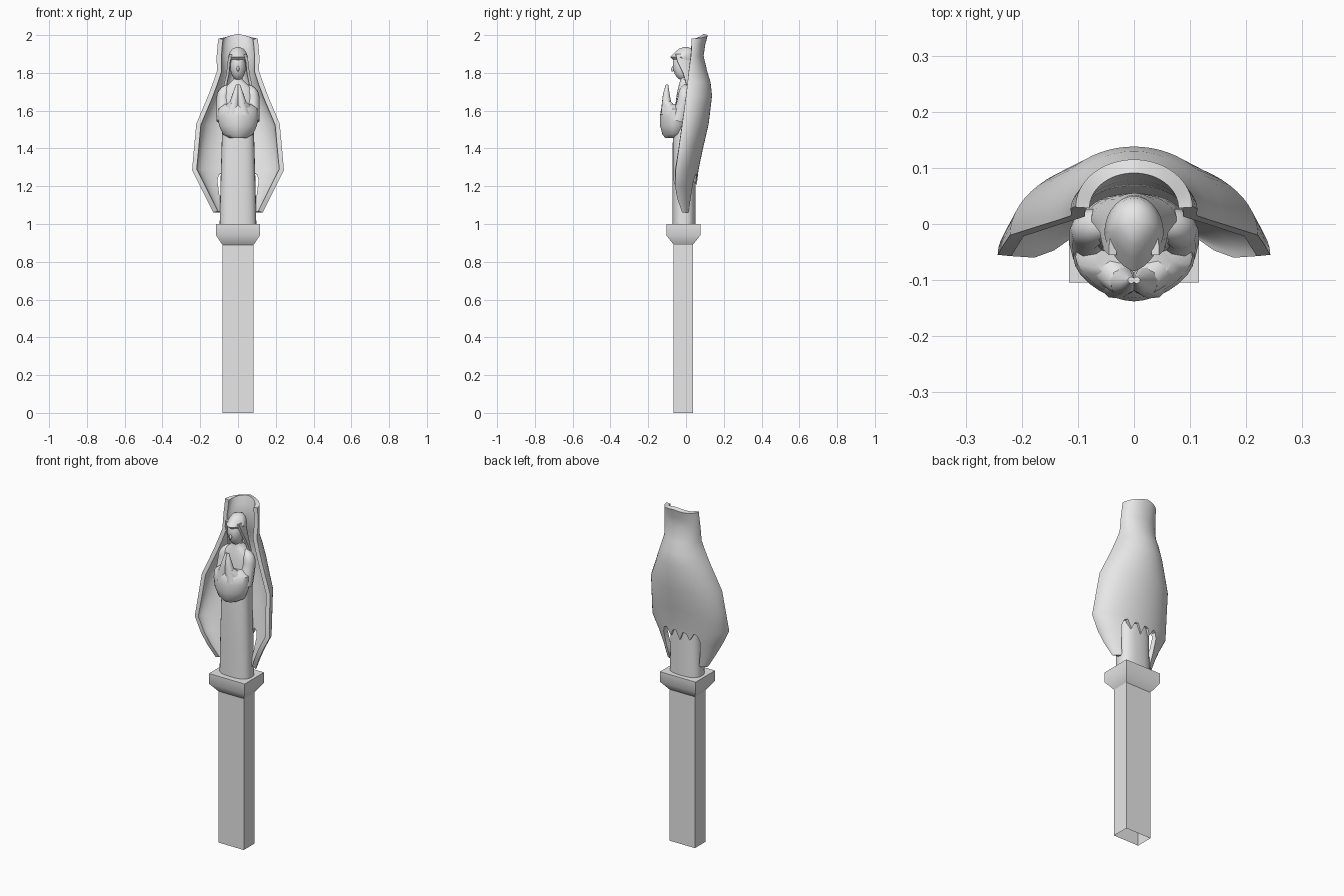
import bpy, bmesh, math
from mathutils import Matrix

cube = bpy.data.objects.get("Cube")
if cube:
    bpy.data.objects.remove(cube, do_unlink=True)

stone = bpy.data.materials.new("grey stone")
stone.use_nodes = True
stone.diffuse_color = (0.8, 0.8, 0.8, 1)
stone.node_tree.nodes["Principled BSDF"].inputs["Base Color"].default_value = (0.8, 0.8, 0.8, 1)
parts = []


def add_object(name, data):
    data.materials.append(stone)
    ob = bpy.data.objects.new(name, data)
    bpy.context.collection.objects.link(ob)
    parts.append(ob)
    return ob


def finish(name, bm, recalc=True):
    bmesh.ops.remove_doubles(bm, verts=bm.verts, dist=0.0005)
    if recalc:
        bmesh.ops.recalc_face_normals(bm, faces=bm.faces)
    me = bpy.data.meshes.new(name)
    bm.to_mesh(me)
    bm.free()
    return add_object(name, me)


def rect(z, w, y0, y1):
    return [(-w, y0, z), (w, y0, z), (w, y1, z), (-w, y1, z)]


def oval(z, w, y0, y1, front=2, back=2, n=28):
    """Closed superellipse ring; a low front power gives a pointed front."""
    mid, half = (y0 + y1) / 2, (y1 - y0) / 2
    ring = []
    for i in range(n):
        a = math.tau * i / n
        c, s = math.cos(a), math.sin(a)
        p = 2 / (front if s < 0 else back)
        ring.append((math.copysign(abs(c) ** p, c) * w,
                     mid + math.copysign(abs(s) ** p, s) * half, z))
    return ring


def loft(name, rings, bottom=True, top=True):
    bm = bmesh.new()
    rows = [[bm.verts.new(p) for p in ring] for ring in rings]
    n = len(rows[0])
    for lo, hi in zip(rows, rows[1:]):
        for i in range(n):
            k = (i + 1) % n
            bm.faces.new((lo[i], lo[k], hi[k], hi[i]))
    if bottom:
        bm.faces.new(rows[0][::-1])
    if top:
        bm.faces.new(rows[-1])
    return finish(name, bm)


def profile_at(profile, z):
    for a, b in zip(profile, profile[1:]):
        if z >= b[0]:
            t = (a[0] - z) / (a[0] - b[0])
            return [p + (q - p) * t for p, q in zip(a[1:], b[1:])]
    return profile[-1][1:]


def shell(name, profile, hem, thickness, rise=0.0, n=32):
    """Open-fronted cloth; profile rows are height, half width, front y, back y."""
    bm = bmesh.new()
    grid = []
    for row, sec in enumerate(profile):
        line = []
        for j in range(n + 1):
            a = math.pi * j / n
            c, s = math.cos(a), math.sin(a)
            z = max(sec[0], hem(c))
            w, y0, y1 = profile_at(profile, z)
            if row == 0:
                z -= rise * abs(c)
            line.append(bm.verts.new((w * c, y0 + (y1 - y0) * s, z)))
        grid.append(line)
    for up, lo in zip(grid, grid[1:]):
        for j in range(n):
            bm.faces.new((up[j], lo[j], lo[j + 1], up[j + 1]))
    ob = finish(name, bm, recalc=False)
    mod = ob.modifiers.new("cloth thickness", 'SOLIDIFY')
    mod.thickness = thickness
    mod.offset = -1
    return ob


def limb(name, points):
    """Tapered tube; each point is x, y, z, radius."""
    cu = bpy.data.curves.new(name, 'CURVE')
    cu.dimensions = '3D'
    cu.bevel_depth = 1
    cu.bevel_resolution = 3
    cu.resolution_u = 6
    cu.use_fill_caps = True
    sp = cu.splines.new('NURBS')
    sp.points.add(len(points) - 1)
    for pt, (x, y, z, r) in zip(sp.points, points):
        pt.co = (x, y, z, 1)
        pt.radius = r
    sp.use_endpoint_u = True
    sp.order_u = 3
    add_object(name, cu)


def ellipsoid(name, centre, radii, tilt=0):
    bm = bmesh.new()
    m = (Matrix.Translation(centre) @ Matrix.Rotation(tilt, 4, 'X')
         @ Matrix.Diagonal((*radii, 1)))
    bmesh.ops.create_uvsphere(bm, u_segments=20, v_segments=14, radius=1, matrix=m)
    return finish(name, bm)


# Pillar, open underneath, and its flared cap
loft("pillar", [rect(0, .083, -.065, .036), rect(.89, .083, -.065, .036)], False, False)
loft("pillar_cap", [rect(.89, .083, -.065, .036), rect(.94, .116, -.104, .076),
                    rect(1.0, .116, -.104, .076)], False)

# Gown, shoulders and neck
gown = [(1.0, .097, -.072, .05), (1.2, .093, -.071, .05), (1.47, .085, -.07, .05),
        (1.6, .082, -.06, .05), (1.68, .085, -.05, .05), (1.72, .075, -.042, .045),
        (1.745, .045, -.035, .035), (1.765, .025, -.03, .025), (1.81, .023, -.03, .025)]
loft("gown", [oval(*s, 2.6, 2.6) for s in gown])

# Gathered sleeves
sleeves = [(1.455, .045, -.11, -.03), (1.475, .08, -.125, 0), (1.52, .1, -.137, .01),
           (1.57, .108, -.138, .015), (1.61, .104, -.132, .015), (1.635, .07, -.115, .0)]
loft("gathered_sleeves", [oval(*s, 1.7, 2) for s in sleeves])

# Arms and praying hands
for side, sx in (("left", 1), ("right", -1)):
    limb(side + "_arm", [(sx * .045, 0, 1.715, .025), (sx * .077, -.005, 1.705, .035),
                         (sx * .08, -.015, 1.63, .036), (sx * .07, -.04, 1.55, .045)])
    limb(side + "_forearm", [(sx * .075, -.045, 1.57, .035), (sx * .045, -.08, 1.6, .035),
                             (sx * .02, -.105, 1.64, .024)])
    limb(side + "_hand", [(sx * .03, -.098, 1.58, .036), (sx * .017, -.104, 1.65, .024),
                          (sx * .009, -.104, 1.7, .016), (sx * .005, -.1, 1.738, .006)])

# Face and nose
ellipsoid("face", (0, -.024, 1.832), (.041, .045, .072), .15)
ellipsoid("nose", (0, -.069, 1.822), (.007, .009, .016), -.3)

# Hood with a pointed brow, and its drape to the shoulders
crown = [(1.862, .044, -.06, .05), (1.884, .053, -.084, .05), (1.908, .044, -.06, .046),
         (1.927, .03, -.038, .034), (1.936, .01, -.014, .012)]
loft("hood_crown", [oval(*s, 1.5, 2) for s in crown])
shell("hood_drape", [(1.9, .045, -.055, .045), (1.86, .055, -.045, .052),
                     (1.8, .061, -.015, .055), (1.73, .076, .005, .055),
                     (1.64, .085, .015, .055)], lambda c: 1.64, .014)


# Great cape with long side tips and a scalloped back hem
def cape_hem(c):
    c = abs(c)
    if c > .72:
        return 1.06
    if c > .55:
        return 1.06 + .17 * (.72 - c) / .17
    return 1.21 + .06 * abs(math.sin(math.pi * c / .275))


shell("cape", [(2.0, .104, .03, .115), (1.95, .108, .03, .102), (1.89, .113, .026, .093),
               (1.81, .112, .015, .112), (1.75, .132, .008, .13), (1.68, .158, 0, .138),
               (1.53, .221, -.02, .12), (1.4, .233, -.038, .09), (1.285, .243, -.055, .066),
               (1.2, .2, -.058, .056), (1.13, .165, -.045, .045),
               (1.06, .13, -.02, .03)], cape_hem, .025, rise=.018)

# Bake curves and modifiers, then shade smoothly with sharp corners kept
bpy.ops.object.select_all(action='DESELECT')
for ob in parts:
    ob.select_set(True)
bpy.context.view_layer.objects.active = parts[0]
bpy.ops.object.convert(target='MESH')
bpy.ops.object.shade_smooth_by_angle(angle=math.radians(40))
